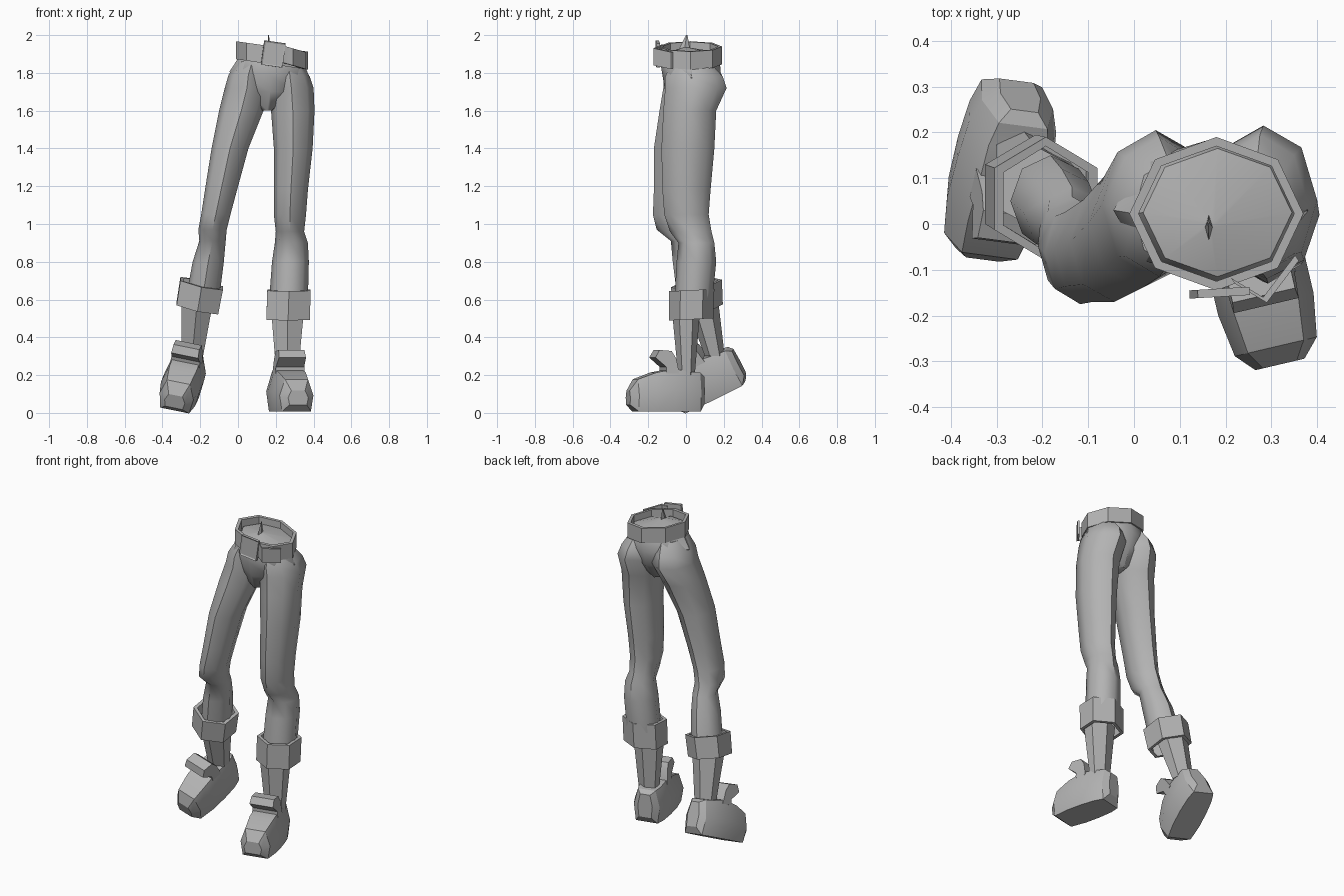
import bpy, bmesh, math
from mathutils import Matrix, Euler

cube = bpy.data.objects.get("Cube")
if cube:
    bpy.data.objects.remove(cube, do_unlink=True)

grey = bpy.data.materials.new("plain_grey")
grey.use_nodes = True
grey.diffuse_color = (0.45, 0.45, 0.45, 1)
grey.node_tree.nodes["Principled BSDF"].inputs["Base Color"].default_value = grey.diffuse_color


def finish(name, bm, matrix=Matrix(), crease=30):
    """Make the object, smooth below the crease angle in degrees."""
    bmesh.ops.recalc_face_normals(bm, faces=bm.faces)
    mesh = bpy.data.meshes.new(name)
    bm.to_mesh(mesh)
    bm.free()
    mesh.transform(matrix)
    mesh.materials.append(grey)
    obj = bpy.data.objects.new(name, mesh)
    bpy.context.collection.objects.link(obj)
    bpy.ops.object.select_all(action='DESELECT')
    obj.select_set(True)
    bpy.context.view_layer.objects.active = obj
    bpy.ops.object.shade_smooth_by_angle(angle=math.radians(crease))


def skin(name, loops, cap=True, matrix=Matrix(), crease=30):
    """Join closed loops of points into a tube."""
    bm = bmesh.new()
    rows = [[bm.verts.new(p) for p in loop] for loop in loops]
    n = len(rows[0])
    for a, b in zip(rows, rows[1:]):
        for i in range(n):
            j = (i + 1) % n
            bm.faces.new((a[i], a[j], b[j], b[i]))
    if cap:
        bm.faces.new(rows[0])
        bm.faces.new(rows[-1])
    finish(name, bm, matrix, crease)


def ring(x0, x1, y0, y1, z, sides=8, tilt=(0, 0)):
    """Ring filling the given x and y extents, sheared in z by tilt."""
    wide = 1 if sides % 4 == 0 else math.cos(math.pi / sides)
    pts = []
    for i in range(sides):
        a = 2 * math.pi * i / sides + math.pi / 2
        dx = math.cos(a) * (x1 - x0) / 2 / wide
        dy = math.sin(a) * (y1 - y0) / 2
        pts.append(((x0 + x1) / 2 + dx, (y0 + y1) / 2 + dy,
                    z + tilt[0] * dx + tilt[1] * dy))
    return pts


def grow(box, d):
    return (box[0] - d, box[1] + d, box[2] - d, box[3] + d)


# Trouser legs: x extents, y extents, height
right_leg = [
    (0.0, 0.15, -0.09, 0.14, 1.86), (-0.05, 0.16, -0.115, 0.19, 1.79),
    (-0.07, 0.165, -0.12, 0.205, 1.72), (-0.10, 0.135, -0.14, 0.145, 1.60),
    (-0.14, 0.055, -0.17, 0.09, 1.40), (-0.175, -0.005, -0.17, 0.06, 1.18),
    (-0.195, -0.04, -0.175, 0.05, 1.05), (-0.21, -0.06, -0.155, 0.06, 0.97),
    (-0.205, -0.065, -0.08, 0.08, 0.91), (-0.24, -0.075, -0.07, 0.12, 0.80),
    (-0.27, -0.095, -0.05, 0.15, 0.64)]
left_leg = [
    (0.19, 0.35, -0.09, 0.15, 1.83), (0.17, 0.38, -0.11, 0.195, 1.78),
    (0.165, 0.40, -0.11, 0.215, 1.72), (0.175, 0.405, -0.12, 0.16, 1.60),
    (0.19, 0.395, -0.13, 0.15, 1.40), (0.19, 0.37, -0.125, 0.13, 1.18),
    (0.19, 0.36, -0.115, 0.12, 1.05), (0.20, 0.35, -0.085, 0.135, 0.96),
    (0.195, 0.37, -0.04, 0.15, 0.90), (0.18, 0.375, -0.05, 0.16, 0.80),
    (0.165, 0.37, -0.06, 0.14, 0.60)]
skin("right_trouser_leg", [ring(*r) for r in right_leg], crease=48)
skin("left_trouser_leg", [ring(*r) for r in left_leg], crease=48)

# Hips closing at the crotch, with a shallow dome on top
slope = (-0.145, 0)
skin("hips", [
    ring(0.16, 0.18, -0.01, 0.01, 1.935, tilt=slope),
    ring(0.02, 0.345, -0.115, 0.165, 1.90, tilt=slope),
    ring(0.0, 0.36, -0.135, 0.18, 1.85, tilt=slope),
    ring(-0.045, 0.38, -0.125, 0.185, 1.79, tilt=(-0.08, 0)),
    ring(0.0, 0.34, -0.11, 0.165, 1.70),
    ring(0.125, 0.185, -0.06, 0.10, 1.60)], crease=48)
skin("waist_point", [ring(0.155, 0.172, -0.035, 0.02, 1.93, 4),
                     ring(0.16, 0.164, 0.0, 0.008, 2.0, 4)])


# Hollow bands: belt and turned-up cuffs
def band(name, bottom, top, low, high, wall, sides, tilt):
    skin(name, [ring(*grow(bottom, -wall), low, sides, tilt),
                ring(*bottom, low, sides, tilt),
                ring(*top, high, sides, tilt),
                ring(*grow(top, -wall), high, sides, tilt),
                ring(*grow(top, -wall), high - 0.06, sides, tilt)], cap=False)


waist = (-0.01, 0.37, -0.145, 0.19)
band("belt", waist, waist, 1.845, 1.94, 0.02, 8, slope)
band("right_cuff", (-0.325, -0.105, -0.065, 0.195), (-0.305, -0.08, -0.08, 0.19),
     0.555, 0.685, 0.02, 6, (-0.22, 0.15))
band("left_cuff", (0.15, 0.38, -0.09, 0.145), (0.155, 0.385, -0.09, 0.15),
     0.495, 0.65, 0.02, 6, (0, 0.05))

# Ankles
skin("right_ankle", [ring(-0.30, -0.13, -0.01, 0.17, 0.60, 6),
                     ring(-0.30, -0.185, 0.10, 0.205, 0.30, 6)])
skin("left_ankle", [ring(0.175, 0.35, -0.075, 0.075, 0.55, 6),
                    ring(0.205, 0.315, -0.04, 0.045, 0.18, 6)])

# Belt buckle: plate with an inset face
bm = bmesh.new()
bmesh.ops.create_cube(bm, size=1, matrix=Matrix.Diagonal((0.115, 0.018, 0.13, 1)))
front = min(bm.faces, key=lambda f: f.calc_center_median().y)
bmesh.ops.inset_region(bm, faces=[front], thickness=0.012, depth=-0.005)
finish("belt_buckle", bm, Matrix.Translation((0.187, -0.15, 1.90))
       @ Euler((0, 0.14, 0.06)).to_matrix().to_4x4())

# Loose belt end bending away from the buckle
path = [(0.22, -0.13, 1.905), (0.29, -0.172, 1.885), (0.36, -0.08, 1.865)]
skin("belt_end", [[(x, y, z - 0.045), (x, y, z + 0.045),
                   (x - 0.008, y + 0.012, z + 0.045),
                   (x - 0.008, y + 0.012, z - 0.045)] for x, y, z in path])

# Shoe: cross-sections from toe to heel (y, half width, bottom, top)
shoe = [(-0.315, 0.055, 0.035, 0.11), (-0.275, 0.092, 0.0, 0.17),
        (-0.18, 0.107, 0.0, 0.205), (-0.08, 0.107, 0.0, 0.225),
        (0.01, 0.098, 0.0, 0.21), (0.065, 0.08, 0.0, 0.205),
        (0.092, 0.045, 0.04, 0.185)]
tongue = [(-0.055, 0.2), (-0.07, 0.28), (-0.095, 0.32), (-0.16, 0.325),
          (-0.183, 0.285), (-0.125, 0.235), (-0.125, 0.2)]


def shoe_loop(y, w, low, high):
    mid = low + (high - low) * 0.5
    half = [(0.85 * w, low), (w, mid), (0.68 * w, high)]
    return [(x, y, z) for x, z in half] + [(-x, y, z) for x, z in reversed(half)]


def make_shoe(side, place, turn):
    matrix = Matrix.Translation(place) @ Euler(turn).to_matrix().to_4x4()
    skin(side + "_shoe", [shoe_loop(*s) for s in shoe], matrix=matrix)
    skin(side + "_shoe_tongue",
         [[(x * (1 - (z - 0.2)), y, z) for y, z in tongue] for x in (-0.08, 0.08)],
         matrix=matrix)


make_shoe("left", (0.247, 0, 0.008), (0, 0, 0.23))
make_shoe("right", (-0.28, 0.25, 0.13), (0.45, 0.2, -0.13))
